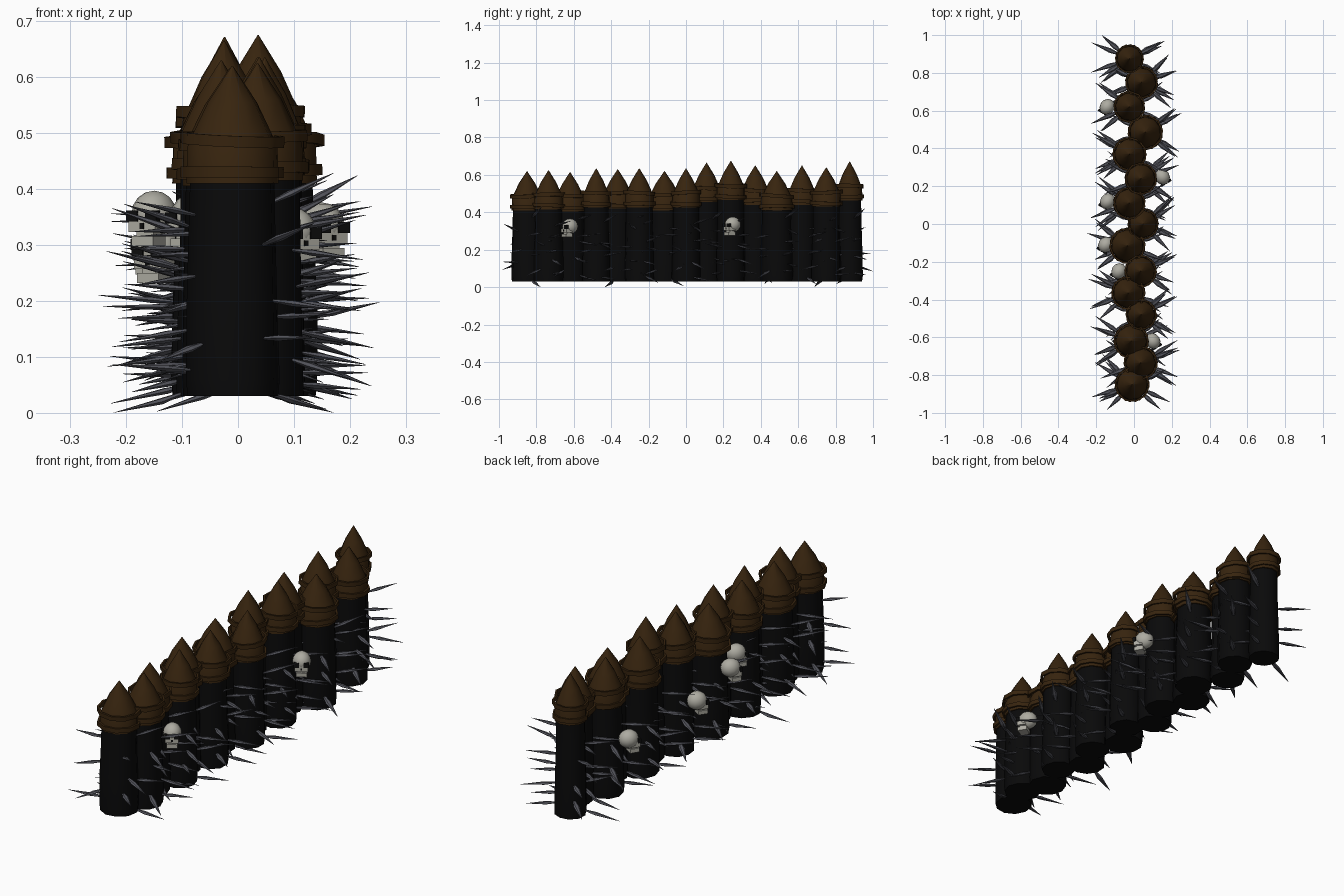
import bpy, bmesh, math, random
from mathutils import Matrix, Vector

cube = bpy.data.objects.get("Cube")
if cube:
    bpy.data.objects.remove(cube, do_unlink=True)
rng = random.Random(7)


def material(name, rgb):
    m = bpy.data.materials.new(name)
    m.use_nodes = True
    m.diffuse_color = (*rgb, 1)
    bsdf = m.node_tree.nodes["Principled BSDF"]
    bsdf.inputs["Base Color"].default_value = (*rgb, 1)
    bsdf.inputs["Roughness"].default_value = 0.9
    return m


CHARRED = material("charred wood", (0.0028, 0.0028, 0.003))
BROWN = material("brown wood", (0.038, 0.0175, 0.0045))
THORN = material("grey thorn", (0.09, 0.092, 0.11))
BONE = material("old bone", (0.42, 0.41, 0.36))
SOCKET = material("dark socket", (0.004, 0.004, 0.004))


def finish(bm, name, mats, loc=(0, 0, 0), rot=(0, 0, 0), smooth=False):
    bmesh.ops.recalc_face_normals(bm, faces=bm.faces)
    me = bpy.data.meshes.new(name)
    bm.to_mesh(me)
    bm.free()
    for m in mats:
        me.materials.append(m)
    ob = bpy.data.objects.new(name, me)
    ob.location, ob.rotation_euler = loc, rot
    bpy.context.collection.objects.link(ob)
    if smooth:
        bpy.ops.object.select_all(action='DESELECT')
        ob.select_set(True)
        bpy.context.view_layer.objects.active = ob
        bpy.ops.object.shade_smooth_by_angle(angle=math.radians(42))


def lathe(bm, profile, sides, closed=False, jitter=0, matrix=Matrix()):
    """Spin (radius, height) points round z; a closed profile makes a hoop."""
    rings = []
    for r, z in profile:
        rings.append([bm.verts.new(matrix @ Vector((
            (r + rng.uniform(-jitter, jitter)) * math.cos(math.tau * i / sides),
            (r + rng.uniform(-jitter, jitter)) * math.sin(math.tau * i / sides), z)))
            for i in range(sides)])
    pairs = list(zip(rings, rings[1:] + rings[:1]))
    for a, b in pairs if closed else pairs[:-1]:
        for i in range(sides):
            j = (i + 1) % sides
            bm.faces.new((a[i], a[j], b[j], b[i]))
    if not closed:
        bm.faces.new(rings[0][::-1])
        bm.faces.new(rings[-1])


def box(bm, size, at, mat=0):
    m = Matrix.Translation(at) @ Matrix.Diagonal((*size, 1))
    verts = bmesh.ops.create_cube(bm, size=1, matrix=m)["verts"]
    for f in {f for v in verts for f in v.link_faces}:
        f.material_index = mat


def post(n, x, y, r, tip):
    spin = rng.uniform(0, math.tau)
    # Charred trunk
    bm = bmesh.new()
    lathe(bm, [(r * 0.97, 0.03), (r, 0.06), (r * 0.97, 0.2), (r * 0.92, 0.32),
               (r * 0.9, tip - 0.19)], 10, jitter=0.002)
    finish(bm, f"post_trunk_{n}", [CHARRED], (x, y, 0), (0, 0, spin), True)
    # Sharpened cap
    bm = bmesh.new()
    base = tip - 0.21
    lathe(bm, [(r * 0.98, base), (r * 0.96, base + 0.065), (r * 0.82, base + 0.092),
               (r * 0.52, base + 0.145), (0.001, tip)], 10)
    finish(bm, f"post_cap_{n}", [BROWN], (x, y, 0), (0, 0, spin), True)
    # Two loose hoops round the cap
    for k, drop in enumerate((0.19, 0.132)):
        bm = bmesh.new()
        inner, outer = r * 0.99, r * 1.1
        lathe(bm, [(inner, -0.01), (outer, -0.01), (outer, 0.01), (inner, 0.01)],
              10, closed=True)
        tilt = (rng.uniform(-0.06, 0.06), rng.uniform(-0.06, 0.06), spin + k)
        finish(bm, f"post_hoop_{n}_{k}", [BROWN], (x, y, tip - drop), tilt, True)


def thorns(n, x, y, r):
    """Flattened spindle thorns fanning out from both long sides of a post."""
    bm = bmesh.new()
    for side in (0, math.pi):
        for k in range(7):
            spread = (-1) ** k * rng.uniform(0.3, 0.8)
            z = 0.075 + 0.042 * k + rng.uniform(-0.02, 0.02)
            lift = (z - 0.19) * 1.2 + rng.uniform(-0.25, 0.25)
            aim = Vector((math.cos(side + spread), math.sin(side + spread), lift))
            root = Vector((x, y, z)) + aim * r * 0.8
            length = rng.uniform(0.12, 0.165)
            turn = aim.to_track_quat('Z', 'Y').to_matrix().to_4x4()
            blade = turn @ Matrix.Diagonal((1.7, 0.8, 1, 1))
            lathe(bm, [(0.003, 0), (0.0075, length * 0.35), (0.0005, length)], 6,
                  matrix=Matrix.Translation(root) @ blade)
    for v in bm.verts:
        v.co.z = max(v.co.z, 0.0)
    finish(bm, f"thorns_{n}", [THORN])


def skull(n, x, y, z):
    bm = bmesh.new()
    # Cranium, cheeks and jaw
    bmesh.ops.create_uvsphere(bm, u_segments=12, v_segments=8, radius=1,
                              matrix=Matrix.Diagonal((0.039, 0.044, 0.041, 1)))
    box(bm, (0.056, 0.04, 0.026), (0, -0.021, -0.02))
    box(bm, (0.046, 0.042, 0.018), (0, -0.019, -0.049))
    box(bm, (0.036, 0.03, 0.02), (0, -0.015, -0.036))
    # Eye sockets and nose
    for s in (-1, 1):
        box(bm, (0.023, 0.014, 0.02), (s * 0.02, -0.037, -0.004), 1)
    box(bm, (0.008, 0.004, 0.01), (0, -0.041, -0.022), 1)
    finish(bm, f"skull_{n}", [BONE, SOCKET], (x, y, z),
           (0, 0, math.copysign(math.radians(32), x)), True)


# Zigzag row of posts: x, y, radius, tip height
POSTS = [(-0.01, -0.85, 0.085, 0.62), (0.035, -0.735, 0.083, 0.625),
         (-0.015, -0.62, 0.086, 0.615), (0.038, -0.48, 0.076, 0.635),
         (-0.03, -0.365, 0.083, 0.63), (0.035, -0.25, 0.079, 0.635),
         (-0.035, -0.115, 0.088, 0.62), (0.048, 0.0, 0.076, 0.635),
         (-0.025, 0.11, 0.079, 0.665), (0.036, 0.24, 0.079, 0.675),
         (-0.024, 0.37, 0.083, 0.65), (0.06, 0.485, 0.086, 0.62),
         (-0.025, 0.62, 0.077, 0.65), (0.04, 0.75, 0.08, 0.64),
         (-0.024, 0.875, 0.07, 0.672)]
for n, (x, y, r, tip) in enumerate(POSTS):
    post(n, x, y, r, tip)
    thorns(n, x, y, r)

# Skulls hung on the sides: x, y, height
SKULLS = [(0.1, -0.62, 0.325), (0.15, 0.25, 0.335), (-0.08, -0.25, 0.352),
          (-0.15, -0.11, 0.356), (-0.14, 0.12, 0.29), (-0.142, 0.62, 0.305)]
for n, spot in enumerate(SKULLS):
    skull(n, *spot)
